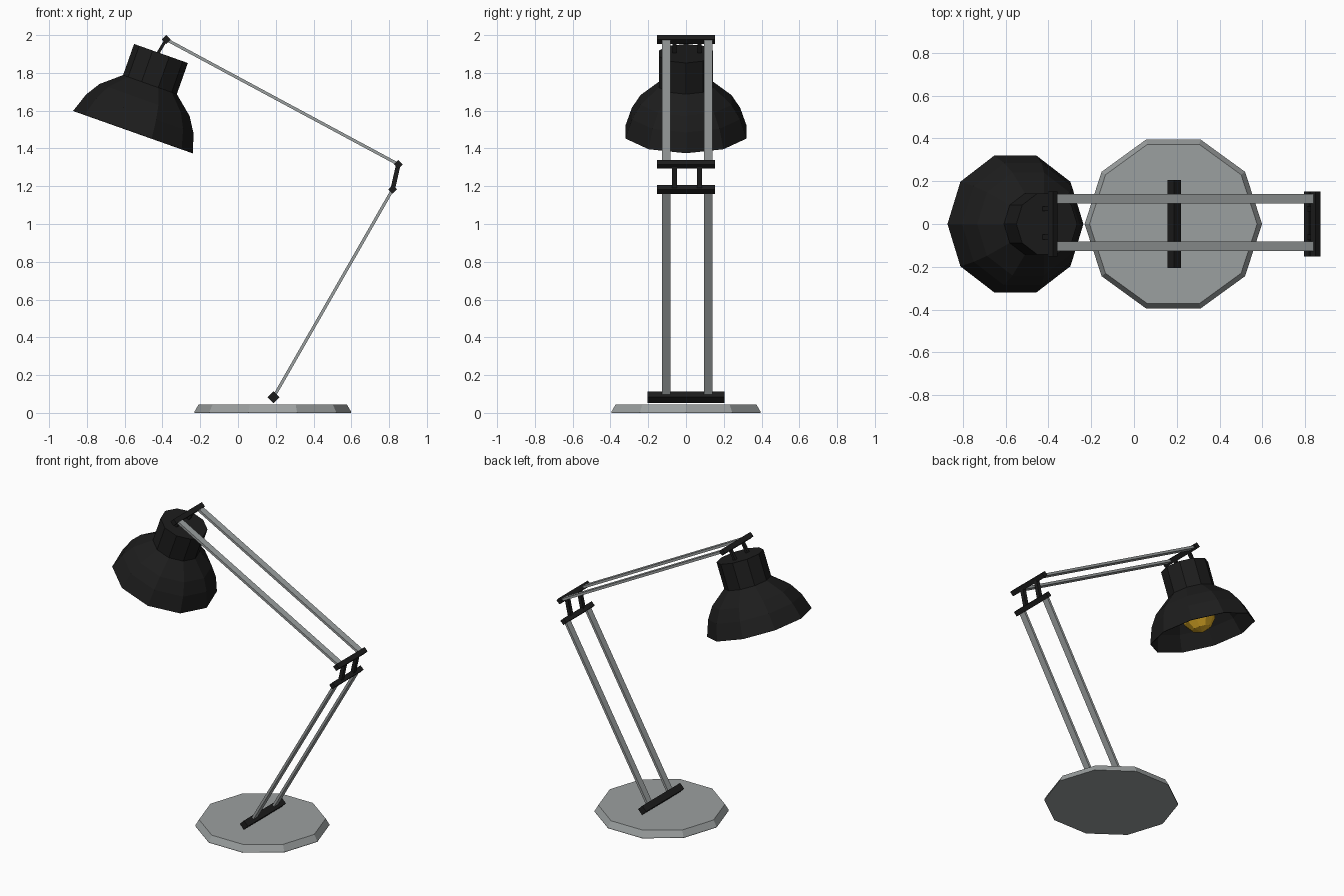
import bpy, bmesh, math
from mathutils import Vector, Matrix

if "Cube" in bpy.data.objects:
    bpy.data.objects.remove(bpy.data.objects["Cube"])


def material(name, rgb):
    m = bpy.data.materials.new(name)
    m.diffuse_color = (*rgb, 1)
    m.use_nodes = True
    m.node_tree.nodes["Principled BSDF"].inputs["Base Color"].default_value = m.diffuse_color
    return m


GREY = material("grey_metal", (0.33, 0.35, 0.35))
BLACK = material("black_metal", (0.012, 0.012, 0.012))
AMBER = material("amber_bulb", (0.75, 0.42, 0.02))


def finish(name, bm, mat, matrix=Matrix()):
    bmesh.ops.recalc_face_normals(bm, faces=bm.faces)
    mesh = bpy.data.meshes.new(name)
    bm.to_mesh(mesh)
    bm.free()
    mesh.materials.append(mat)
    ob = bpy.data.objects.new(name, mesh)
    ob.matrix_world = matrix
    bpy.context.collection.objects.link(ob)
    return ob


def lathe(name, profile, mat, matrix=Matrix(), sides=10, bottom=True):
    """Low-poly turned shape from (radius, height) pairs, with flat caps."""
    bm = bmesh.new()
    rings = [[bm.verts.new((r * math.cos(math.tau * i / sides),
                            r * math.sin(math.tau * i / sides), z))
              for i in range(sides)] for r, z in profile]
    for a, b in zip(rings, rings[1:]):
        for i in range(sides):
            j = (i + 1) % sides
            bm.faces.new((a[i], a[j], b[j], b[i]))
    bm.faces.new(rings[-1])
    if bottom:
        bm.faces.new(rings[0][::-1])
    return finish(name, bm, mat, matrix)


def beam(name, p, q, y, width, thick, mat):
    """Flat strip between two (x, z) points."""
    a, b = Vector((p[0], y, p[1])), Vector((q[0], y, q[1]))
    bm = bmesh.new()
    bmesh.ops.create_cube(bm, size=1)
    bmesh.ops.scale(bm, vec=(thick, width, (b - a).length), verts=bm.verts)
    angle = math.atan2(b.x - a.x, b.z - a.z)
    return finish(name, bm, mat,
                  Matrix.Translation((a + b) / 2) @ Matrix.Rotation(angle, 4, 'Y'))


def crossbar(name, p, half_len, half_diag):
    """Square bar along y, standing on its edge."""
    bm = bmesh.new()
    bmesh.ops.create_cone(bm, cap_ends=True, segments=4, radius1=half_diag,
                          radius2=half_diag, depth=2 * half_len,
                          matrix=Matrix.Rotation(math.pi / 2, 4, 'X'))
    return finish(name, bm, BLACK, Matrix.Translation((p[0], 0, p[1])))


# Joint positions in the x-z plane
FOOT, ELBOW_LOW = (0.188, 0.083), (0.819, 1.183)
ELBOW_HIGH, HEAD = (0.849, 1.316), (-0.38, 1.977)

# Base plate
lathe("base", [(0.415, 0), (0.415, 0.006), (0.392, 0.045)], GREY,
      Matrix.Translation((0.184, 0, 0)))

# Joint bars
crossbar("foot_bar", FOOT, 0.205, 0.031)
crossbar("elbow_bar_lower", ELBOW_LOW, 0.153, 0.023)
crossbar("elbow_bar_upper", ELBOW_HIGH, 0.153, 0.023)
crossbar("head_bar", HEAD, 0.153, 0.023)

# Paired arms and short links
for side, s in (("left", -1), ("right", 1)):
    y_arm, y_link = 0.007 + s * 0.111, 0.005 + s * 0.066
    beam("lower_arm_" + side, FOOT, ELBOW_LOW, y_arm, 0.046, 0.016, GREY)
    beam("upper_arm_" + side, ELBOW_HIGH, HEAD, y_arm, 0.046, 0.016, GREY)
    beam("elbow_link_" + side, ELBOW_LOW, ELBOW_HIGH, y_link, 0.026, 0.024, BLACK)
    beam("head_link_" + side, HEAD, (-0.435, 1.885), y_link, 0.022, 0.016, BLACK)

# Shade: open bell with a straight closed neck, tilted about y
tilt = Matrix.Translation((-0.555, 0, 1.487)) @ Matrix.Rotation(math.radians(19.5), 4, 'Y')
shade = lathe("shade", [(0.337, 0), (0.301, 0.104), (0.253, 0.18),
                        (0.151, 0.266), (0.151, 0.441)], BLACK, tilt, bottom=False)
shell = shade.modifiers.new("shell", 'SOLIDIFY')
shell.thickness = 0.004
shell.offset = -1

# Bulb and its socket inside the shade
lathe("bulb", [(0.012, 0.006), (0.062, 0.027), (0.1, 0.075), (0.105, 0.115),
               (0.085, 0.17), (0.045, 0.23), (0.045, 0.27)], AMBER, tilt)
lathe("socket", [(0.055, 0.26), (0.055, 0.435)], BLACK, tilt)
